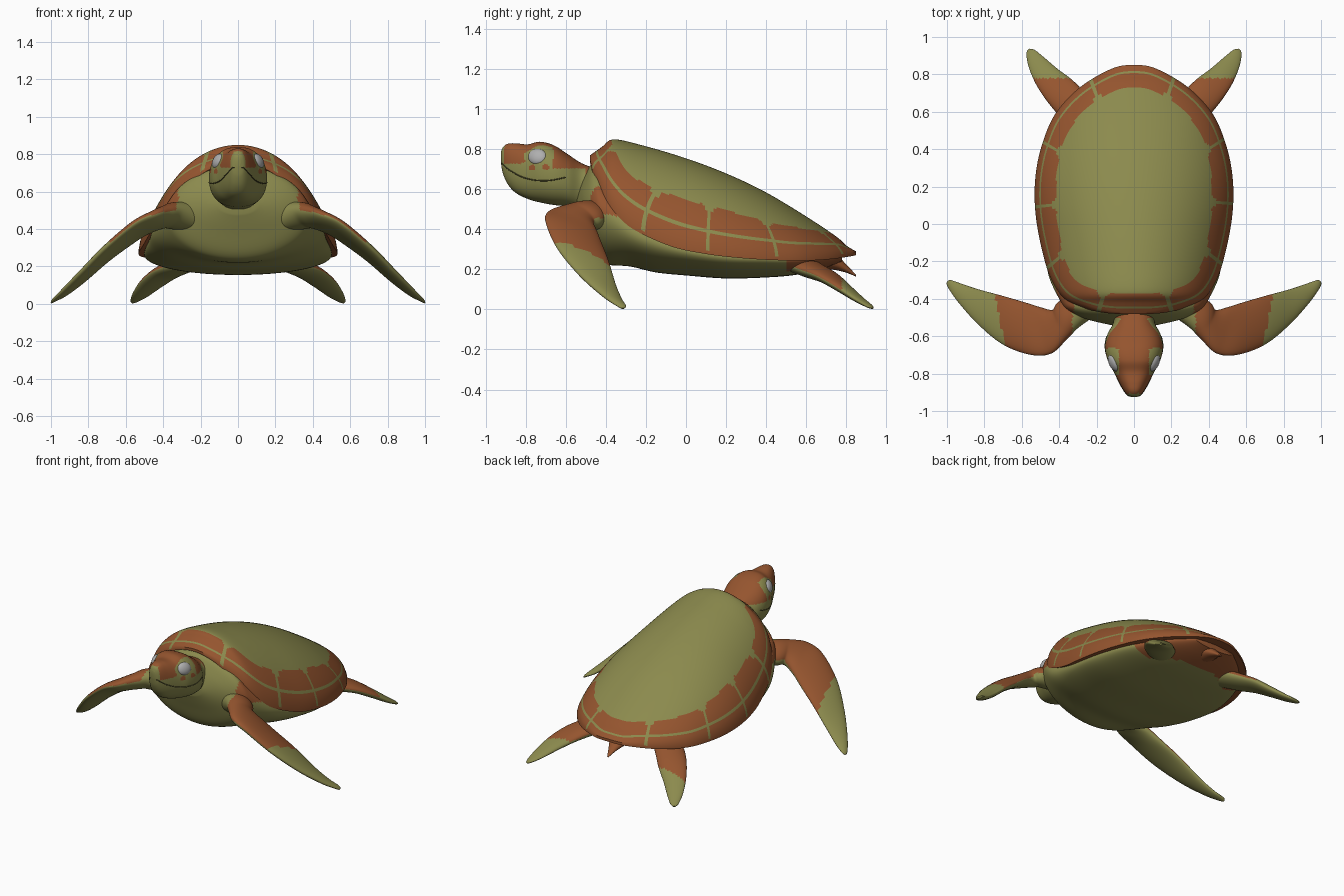
import bpy, bmesh
from math import sin, cos, pi, tau, copysign, sqrt
from mathutils import Vector

if "Cube" in bpy.data.objects:
    bpy.data.objects.remove(bpy.data.objects["Cube"])


def material(name, rgb):
    m = bpy.data.materials.new(name)
    m.use_nodes = True
    m.diffuse_color = (*rgb, 1)
    bsdf = m.node_tree.nodes["Principled BSDF"]
    bsdf.inputs["Base Color"].default_value = (*rgb, 1)
    bsdf.inputs["Roughness"].default_value = 0.7
    return m


GREEN, ORANGE, DARK, GREY = range(4)
MATS = [material("olive green", (0.26, 0.255, 0.075)),
        material("rust orange", (0.30, 0.09, 0.028)),
        material("dark olive", (0.08, 0.075, 0.025)),
        material("eye grey", (0.43, 0.43, 0.43))]


def spline(keys, steps, closed=False):
    """Smooth curve of tuples through the keys."""
    n, out = len(keys), []
    pick = (lambda i: keys[i % n]) if closed else (lambda i: keys[max(0, min(n - 1, i))])
    for i in range(n if closed else n - 1):
        quad = [pick(i + k) for k in (-1, 0, 1, 2)]
        for s in range(steps):
            t = s / steps
            out.append(tuple(b + 0.5 * t * (c - a + t * (2 * a - 5 * b + 4 * c - d
                             + t * (3 * (b - c) + d - a))) for a, b, c, d in zip(*quad)))
    if not closed:
        out.append(keys[-1])
    return out


def at(table, y):
    """Linear lookup in rows sorted by their first column."""
    for a, b in zip(table, table[1:]):
        if y <= b[0]:
            t = max(0, (y - a[0]) / max(b[0] - a[0], 1e-6))
            return [p + (q - p) * t for p, q in zip(a, b)]
    return table[-1]


def loft(name, rings, rule):
    """Skin closed rings, cap both ends, colour each face by the rule."""
    bm = bmesh.new()
    rows = [[bm.verts.new(p) for p in r] for r in rings]
    n = len(rows[0])
    made = []
    for i, (a, b) in enumerate(zip(rows, rows[1:])):
        for j in range(n):
            k = (j + 1) % n
            made.append((bm.faces.new((a[j], a[k], b[k], b[j])), i, j))
    for i, row in ((0, rows[0]), (len(rows) - 1, rows[-1])):
        mid = bm.verts.new(sum((v.co for v in row), Vector()) / n)
        for j in range(n):
            made.append((bm.faces.new((row[j], row[(j + 1) % n], mid)), i, j))
    bmesh.ops.recalc_face_normals(bm, faces=bm.faces)
    for f, i, j in made:
        f.material_index = rule(f.calc_center_median(), f.normal, i, j)
    mesh = bpy.data.meshes.new(name)
    bm.to_mesh(mesh)
    bm.free()
    for m in MATS:
        mesh.materials.append(m)
    ob = bpy.data.objects.new(name, mesh)
    bpy.context.collection.objects.link(ob)
    bpy.ops.object.select_all(action="DESELECT")
    ob.select_set(True)
    bpy.context.view_layer.objects.active = ob
    bpy.ops.object.shade_smooth_by_angle(angle=50 * pi / 180)


def power(v, e):
    return copysign(abs(v) ** e, v)


# Shell: rim outline (x, y, z), spine profile (y, z), domed between them
half = [(0, -.48, .77), (.13, -.478, .745), (.25, -.455, .67), (.37, -.40, .55),
        (.45, -.28, .43), (.505, -.08, .335), (.53, .1, .295), (.525, .27, .275),
        (.49, .43, .265), (.42, .59, .262), (.29, .73, .27), (.12, .83, .285), (0, .85, .29)]
rim = spline(half + [(-x, y, z) for x, y, z in half[-2:0:-1]], 10, closed=True)
edge = sorted((y, abs(x), z) for x, y, z in rim[:len(rim) // 2 + 1])
spine = spline([(-.48, .77), (-.42, .812), (-.36, .85), (-.2, .815), (0, .755), (.2, .68),
                (.4, .585), (.6, .465), (.75, .365), (.8, .32), (.85, .29)], 6)
MID_Y, RINGS = 0.15, 64


def shell_point(p, u):
    x, y = p[0] * u, MID_Y + (p[1] - MID_Y) * u
    if u == 1:
        return Vector(p)
    _, w, low = at(edge, y)
    bulge = max(0, 1 - (x / max(w, 1e-4)) ** 2) ** 0.65
    return Vector((x, y, low + (at(spine, y)[1] - low) * bulge))


rings = [[shell_point(p, i / RINGS) for p in rim] for i in range(1, RINGS + 1)]
rings.append([Vector((x, y, z - .018)) for x, y, z in rim])
rings.append([Vector((x * .9, MID_Y + (y - MID_Y) * .9, z - .01)) for x, y, z in rim])
seams = [(.2, -.465), (.47, -.22), (.53, .1), (.49, .45), (.22, .77)]


def shell_colour(c, n, i, j):
    u, (x, y, _) = (i + 1) / RINGS, rim[j]
    inner = .772 + .05 * min(1, abs(y - MID_Y) / .6)
    if u < inner:
        return GREEN
    if u >= 1:
        return ORANGE
    gap = min((Vector((abs(x), y)) - Vector(s)).length for s in seams)
    width = .013 + .03 * max(0, 1 - (u - inner) / .05)
    return GREEN if gap < width or i == 59 else ORANGE


loft("shell", rings, shell_colour)

# Body: oval sections (y, centre z, half width, half height), filling the shell mouth
sections = spline([(-.545, .53, .10, .05), (-.51, .525, .25, .14), (-.46, .50, .355, .235),
                   (-.40, .46, .40, .235), (-.28, .385, .455, .17), (-.15, .33, .475, .145),
                   (0, .29, .495, .12), (.2, .26, .50, .105), (.4, .25, .46, .09),
                   (.55, .245, .39, .072), (.68, .255, .28, .052), (.78, .265, .15, .025)], 6)
turn = [k * tau / 144 for k in range(144)]


def body_colour(c, n, i, j):
    rear = c.y > .5 and (c.z > .19 or c.y > .62)
    shoulder = c.y < -.3 and abs(c.x) > .32 and c.z > .47
    return ORANGE if rear or shoulder else GREEN


loft("body", [[Vector((w * cos(a), y, z + h * sin(a))) for a in turn]
              for y, z, w, h in sections], body_colour)

# Head and neck: sections (y, half width, top z, bottom z)
sections = spline([(-.925, .015, .785, .735), (-.915, .035, .81, .68), (-.89, .055, .828, .625),
                   (-.85, .078, .83, .582), (-.79, .108, .825, .552), (-.73, .14, .838, .535),
                   (-.66, .155, .82, .522), (-.59, .142, .775, .515), (-.52, .11, .73, .50),
                   (-.44, .13, .70, .48)], 10)


def head_point(y, w, top, bottom, a):
    z = (top + bottom) / 2 + (top - bottom) / 2 * power(sin(a), .9)
    return Vector((w * power(cos(a), .8), y, z))


def near(c, y, z, ry, rz):
    return ((c.y - y) / ry) ** 2 + ((c.z - z) / rz) ** 2 < 1


def head_colour(c, n, i, j):
    if near(c, -.77, .708, .015, .015) or near(c, -.70, .712, .017, .015):
        return ORANGE
    if c.y < -.91 or (c.y < -.86 and abs(c.x) < .025 and c.z < .815):
        return GREEN
    if near(c, -.735, .775, .075, .075) and abs(c.x) > .08:
        return GREEN
    low = .728 if c.y < -.82 else .735 if c.y < -.67 else .705
    return ORANGE if c.z > low or (c.y > -.5 and c.z > .62) else GREEN


loft("head", [[head_point(*s, a) for a in turn] for s in sections], head_colour)

# Mouth: thin line lying on the head surface, bent back from the beak
line = []
for y, z in spline([(-.92, .73), (-.88, .695), (-.8, .655), (-.7, .643), (-.6, .66)], 6):
    _, w, top, bottom = at(sections, y)
    s = power((z - (top + bottom) / 2) / ((top - bottom) / 2), 1 / .9)
    line.append((w * sqrt(max(0, 1 - s * s)) ** .8, y, z))
curve = bpy.data.curves.new("mouth_line", "CURVE")
curve.dimensions, curve.bevel_depth = "3D", .003
path = [(-x, y, z) for x, y, z in reversed(line)] + line
poly = curve.splines.new("POLY")
poly.points.add(len(path) - 1)
for point, co in zip(poly.points, path):
    point.co = (*co, 1)
curve.materials.append(MATS[DARK])
bpy.context.collection.objects.link(bpy.data.objects.new("mouth_line", curve))


# Flippers: each section joins a leading and a trailing point, with a half thickness
def flipper(name, keys, side, rule):
    rows = spline(keys, 8)
    lead = [Vector(r[:3]) for r in rows]
    trail = [Vector(r[3:6]) for r in rows]
    mids = [(a + b) / 2 for a, b in zip(lead, trail)]
    rings = []
    for i, r in enumerate(rows):
        along = mids[min(i + 1, len(rows) - 1)] - mids[max(i - 1, 0)]
        chord = lead[i] - mids[i]
        up = chord.cross(along).normalized() * r[6]
        pts = [mids[i] + chord * cos(a) + up * sin(a) for a in turn[::3]]
        rings.append([Vector((p.x * side, p.y, p.z)) for p in pts])
    loft(name, rings, rule)


front = [(.22, -.49, .50, .28, -.36, .43, .08), (.30, -.55, .515, .40, -.42, .43, .065),
         (.36, -.61, .51, .43, -.46, .42, .053), (.44, -.69, .485, .50, -.445, .385, .043),
         (.55, -.70, .435, .58, -.42, .325, .036), (.70, -.645, .31, .70, -.385, .235, .031),
         (.83, -.54, .18, .83, -.35, .12, .025), (.93, -.43, .08, .92, -.32, .05, .018),
         (.985, -.355, .025, .98, -.30, .018, .01), (1, -.325, .006, .998, -.308, .005, .004)]
rear = [(.30, .50, .23, .18, .62, .23, .05), (.39, .57, .20, .26, .70, .19, .042),
        (.46, .65, .17, .33, .77, .15, .034), (.52, .74, .12, .41, .83, .095, .027),
        (.56, .83, .06, .48, .89, .045, .018), (.575, .90, .018, .53, .93, .017, .01),
        (.57, .928, .006, .557, .937, .006, .004)]


def front_colour(c, n, i, j):
    return ORANGE if n.z > .12 and .33 < abs(c.x) < .82 + .2 * c.y else GREEN


def rear_colour(c, n, i, j):
    return ORANGE if c.y < .78 and n.z > .05 else GREEN


for side, word in ((1, "left"), (-1, "right")):
    flipper(word + "_front_flipper", front, side, front_colour)
    flipper(word + "_rear_flipper", rear, side, rear_colour)
    # Eye: flattened ball set into the side of the head
    bpy.ops.mesh.primitive_uv_sphere_add(segments=32, ring_count=16, radius=1,
                                         location=(.106 * side, -.742, .762))
    eye = bpy.context.object
    eye.name = word + "_eye"
    eye.scale = (.026, .05, .042)
    eye.rotation_euler = (-.2, -.35 * side, -.4 * side)
    eye.data.materials.append(MATS[GREY])
    bpy.ops.object.shade_smooth()

# Tail: short drooping taper
tail = spline([(.66, .26, .08), (.74, .24, .06), (.80, .205, .03), (.85, .168, .006)], 6)
loft("tail", [[Vector((r * cos(a), y, z + r * .7 * sin(a))) for a in turn[::6]]
              for y, z, r in tail], lambda c, n, i, j: ORANGE)
